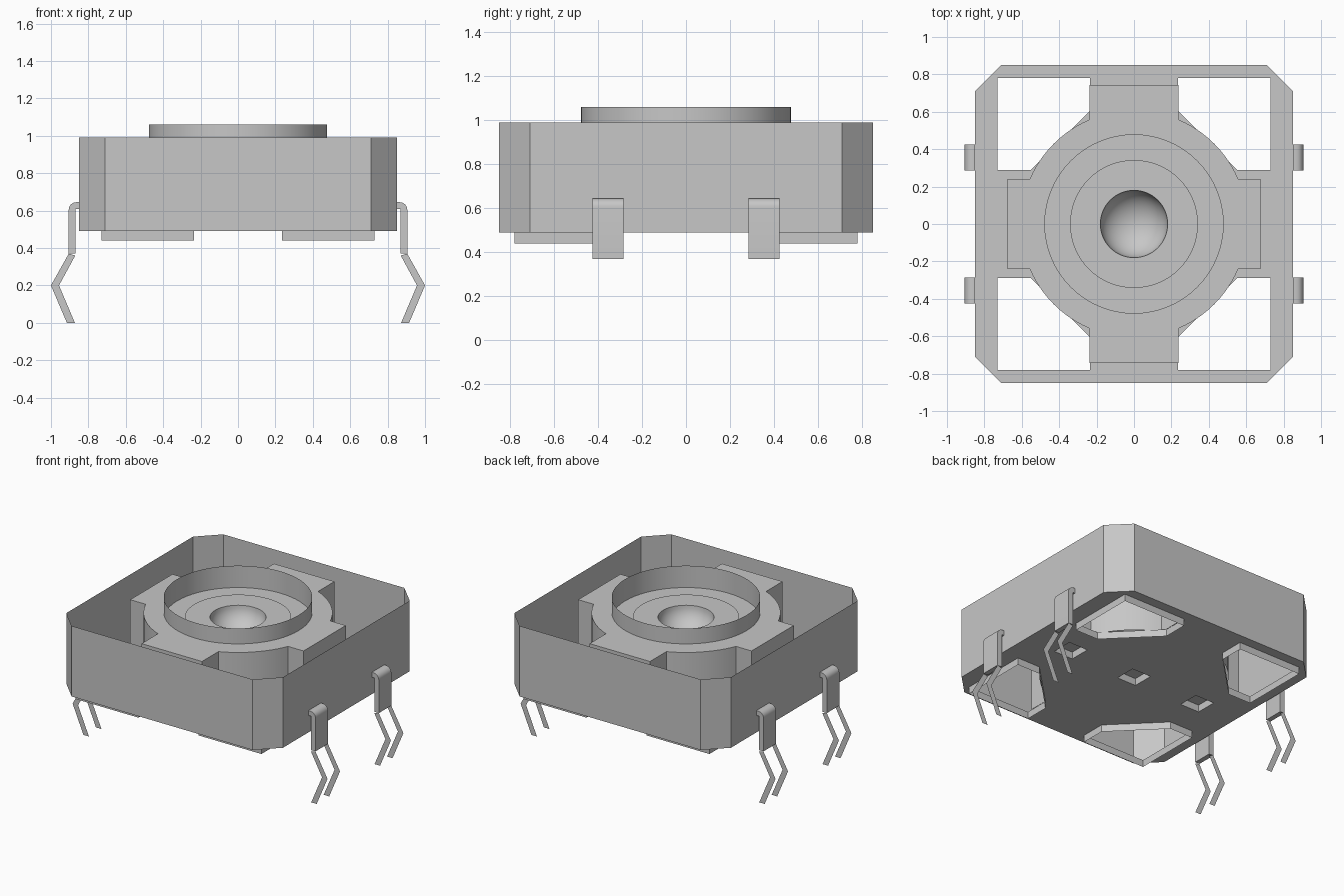
import bpy, bmesh
from math import sin, cos, pi, atan2, asin, radians

if "Cube" in bpy.data.objects:
    bpy.data.objects.remove(bpy.data.objects["Cube"], do_unlink=True)

grey = bpy.data.materials.new("light_grey")
grey.use_nodes = True
grey.diffuse_color = (0.57, 0.57, 0.57, 1)
grey.node_tree.nodes["Principled BSDF"].inputs["Base Color"].default_value = grey.diffuse_color

FLOOR, RIM, LIP = 0.49, 0.99, 0.44
BODY_TOP, RING_TOP = 0.95, 1.06


def finish(name, bm):
    bmesh.ops.remove_doubles(bm, verts=bm.verts, dist=0.0005)
    mesh = bpy.data.meshes.new(name)
    bm.to_mesh(mesh)
    bm.free()
    mesh.materials.append(grey)
    obj = bpy.data.objects.new(name, mesh)
    bpy.context.collection.objects.link(obj)
    bpy.ops.object.select_all(action='DESELECT')
    obj.select_set(True)
    bpy.context.view_layer.objects.active = obj
    bpy.ops.object.shade_smooth_by_angle(angle=radians(30))
    return obj


def wall(bm, loop, z0, z1):
    """Vertical sheet along a closed outline."""
    low = [bm.verts.new((x, y, z0)) for x, y in loop]
    high = [bm.verts.new((x, y, z1)) for x, y in loop]
    for i in range(len(loop)):
        j = (i + 1) % len(loop)
        bm.faces.new((low[i], low[j], high[j], high[i]))


def sheet(bm, loops, z, up):
    """Flat sheet bounded by the first outline, with the others as holes."""
    edges = []
    for loop in loops:
        vs = [bm.verts.new((x, y, z)) for x, y in loop]
        edges += [bm.edges.new((vs[i], vs[(i + 1) % len(vs)])) for i in range(len(vs))]
    made = bmesh.ops.triangle_fill(bm, edges=edges, use_beauty=True, normal=(0, 0, up))
    faces = [g for g in made["geom"] if isinstance(g, bmesh.types.BMFace)]
    for f in faces:
        f.normal_update()
        if f.normal.z * up < 0:
            f.normal_flip()


def circle(r, n=64):
    return [(r * cos(2 * pi * i / n), r * sin(2 * pi * i / n)) for i in range(n)]


def four_way(points):
    """Mirror an outline into the four quadrants, keeping its winding."""
    out = []
    for sx, sy in ((1, 1), (-1, 1), (-1, -1), (1, -1)):
        pts = [(sx * x, sy * y) for x, y in points]
        out.append(pts if sx * sy > 0 else pts[::-1])
    return out


# Outer shell, floor with corner openings, lips and square recesses
octagon = sum(four_way([(0.85, 0.71), (0.71, 0.85)]), [])
openings = four_way([(0.73, 0.29), (0.73, 0.78), (0.235, 0.78), (0.235, 0.605), (0.55, 0.29)])
recesses = [[(cx + 0.075 * a, 0.075 * b) for a, b in ((1, 1), (-1, 1), (-1, -1), (1, -1))]
            for cx in (-0.53, 0, 0.53)]

bm = bmesh.new()
wall(bm, octagon, FLOOR, RIM)
finish("outer_shell", bm)

bm = bmesh.new()
sheet(bm, [octagon] + openings + recesses, FLOOR, -1)
for loop in recesses:
    wall(bm, loop[::-1], FLOOR, FLOOR + 0.05)
    sheet(bm, [loop], FLOOR + 0.05, -1)
finish("floor", bm)

bm = bmesh.new()
for loop in openings:
    wall(bm, loop, LIP, FLOOR)
finish("opening_lips", bm)

# Round body with four arms
R, ARM_X, ARM_Y, HALF = 0.607, 0.68, 0.742, 0.237
a0 = asin(HALF / R)
arc = [a0 + (pi / 2 - 2 * a0) * i / 12 for i in range(13)]
quarter = [(ARM_X, HALF)] + [(R * cos(a), R * sin(a)) for a in arc] + [(HALF, ARM_Y)]
outline = sum(four_way(quarter), [])
bm = bmesh.new()
wall(bm, outline, FLOOR, BODY_TOP)
sheet(bm, [outline, circle(0.477)], BODY_TOP, 1)
finish("cross_body", bm)

# Thin raised collar
bm = bmesh.new()
wall(bm, circle(0.477), 0.9, RING_TOP)
finish("collar_ring", bm)

# Plunger top with a rounded dimple
profile = [(0.477, 0.905), (0.342, 0.905), (0.342, 0.918)]
profile += [(0.18 * cos(t), 0.918 - 0.15 * sin(t)) for t in [pi / 2 * i / 10 for i in range(11)]]
bm = bmesh.new()
vs = [bm.verts.new((r, 0, z)) for r, z in profile]
edges = [bm.edges.new(p) for p in zip(vs, vs[1:])]
bmesh.ops.spin(bm, geom=vs + edges, cent=(0, 0, 0), axis=(0, 0, 1),
               angle=2 * pi, steps=64, use_merge=True)
bmesh.ops.recalc_face_normals(bm, faces=bm.faces)
if sum(f.normal.z * f.calc_area() for f in bm.faces) < 0:
    bmesh.ops.reverse_faces(bm, faces=bm.faces)
finish("plunger", bm)

# Bent legs: a solid clip on the wall and two flat prongs below it
bend = [(0.865 + 0.04 * sin(t), 0.605 + 0.04 * cos(t)) for t in [pi / 2 * i / 6 for i in range(7)]]
clip = [(0.85, 0.645)] + bend + [(0.905, 0.37), (0.87, 0.37), (0.87, 0.61), (0.85, 0.61)]
prong = [(0.905, 0.37), (1.0, 0.2), (0.915, 0), (0.872, 0), (0.957, 0.2), (0.87, 0.36)]


def leg(name, side, y0, y1):
    bm = bmesh.new()
    face = bm.faces.new([bm.verts.new((side * x, y0, z)) for x, z in clip])
    ext = bmesh.ops.extrude_face_region(bm, geom=[face], use_keep_orig=True)
    moved = [g for g in ext["geom"] if isinstance(g, bmesh.types.BMVert)]
    bmesh.ops.translate(bm, verts=moved, vec=(0, y1 - y0, 0))
    bmesh.ops.recalc_face_normals(bm, faces=bm.faces)
    for y in (y0, y1):
        bm.faces.new([bm.verts.new((side * x, y, z)) for x, z in prong])
    finish(name, bm)


for side, s_name in ((1, "left"), (-1, "right")):
    leg("front_leg_" + s_name, side, -0.425, -0.285)
    leg("back_leg_" + s_name, side, 0.285, 0.425)
